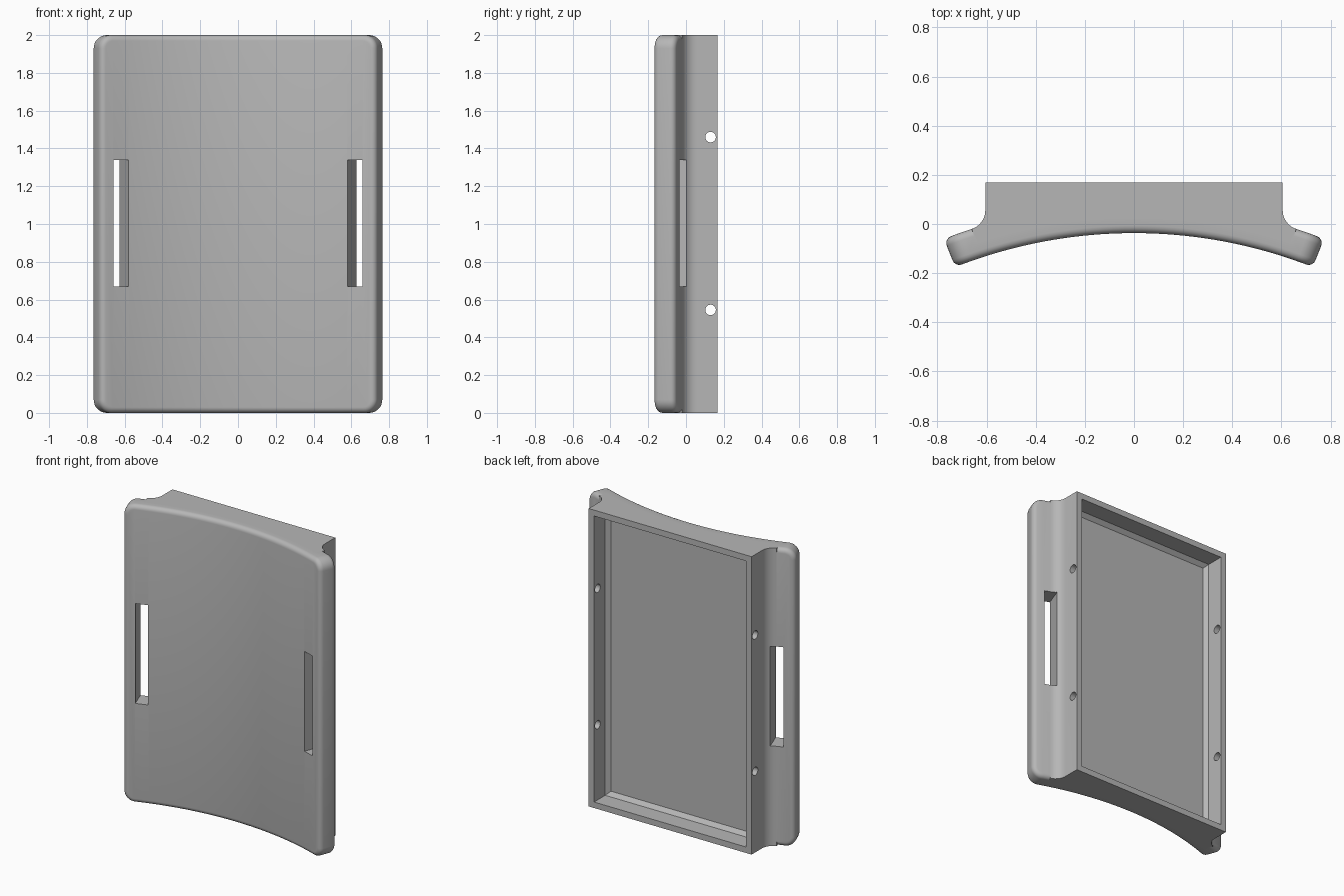
import bpy, bmesh, math
from mathutils import Matrix, Vector

if "Cube" in bpy.data.objects:
    bpy.data.objects.remove(bpy.data.objects["Cube"], do_unlink=True)

R_FRONT, THICK, YC = 1.987, 0.123, -2.024   # curved plate
R_BACK, R_MID = R_FRONT + THICK, R_FRONT + 0.065
HALF_ANGLE, HEIGHT = 0.375, 2.0
BODY_X, BODY_Y, FILLET = 0.605, 0.168, 0.08

grey = bpy.data.materials.new("light_grey")
grey.use_nodes = True
colour = (0.47, 0.47, 0.47, 1)
grey.diffuse_color = colour
grey.node_tree.nodes["Principled BSDF"].inputs["Base Color"].default_value = colour


def add_object(name, bm):
    bmesh.ops.recalc_face_normals(bm, faces=bm.faces)
    mesh = bpy.data.meshes.new(name)
    bm.to_mesh(mesh)
    bm.free()
    mesh.materials.append(grey)
    obj = bpy.data.objects.new(name, mesh)
    bpy.context.scene.collection.objects.link(obj)
    return obj


def box(size, centre, rotation=0):
    bm = bmesh.new()
    matrix = Matrix.Translation(centre) @ Matrix.Rotation(rotation, 4, 'Z') @ Matrix.Diagonal((*size, 1))
    bmesh.ops.create_cube(bm, size=1, matrix=matrix)
    return bm


def bevel(bm, edges, width, segments):
    bmesh.ops.bevel(bm, geom=edges, offset=width, segments=segments, profile=0.5,
                    affect='EDGES', clamp_overlap=True)


def same(edge, axis):
    return abs(edge.verts[0].co[axis] - edge.verts[1].co[axis]) < 1e-4


def combine(target, tool, operation):
    mod = target.modifiers.new(operation, 'BOOLEAN')
    mod.operation, mod.solver, mod.object = operation, 'EXACT', tool
    tool.hide_render = True
    bpy.context.view_layer.update()
    evaluated = target.evaluated_get(bpy.context.evaluated_depsgraph_get())
    mesh = bpy.data.meshes.new_from_object(evaluated)
    target.modifiers.clear()
    target.data = mesh
    bpy.data.objects.remove(tool, do_unlink=True)


# Curved plate: rounded slab, sliced and bent round a vertical axis
half = HALF_ANGLE * R_MID
bm = box((2 * half, THICK, HEIGHT), (0, THICK / 2, HEIGHT / 2))
bevel(bm, [e for e in bm.edges if not same(e, 1)], 0.07, 8)
bevel(bm, [e for e in bm.edges if same(e, 1)], 0.03, 5)
slices = 32
for i in range(1, slices):
    x = (half - 0.08) * (2 * i / slices - 1)
    bmesh.ops.bisect_plane(bm, geom=bm.verts[:] + bm.edges[:] + bm.faces[:],
                           plane_co=(x, 0, 0), plane_no=(1, 0, 0))
for v in bm.verts:
    angle, radius = v.co.x / R_MID, R_FRONT + v.co.y
    v.co = Vector((radius * math.sin(angle), YC + radius * math.cos(angle), v.co.z))
shell = add_object("curved_case", bm)

# Rear frame: straight sides that sweep into the wings with a fillet
fx = BODY_X + FILLET
rise = math.sqrt((R_BACK + FILLET) ** 2 - fx ** 2)
end = math.pi + math.atan2(rise, fx)
side = [(BODY_X, BODY_Y)]
for i in range(11):
    a = math.pi + (end - math.pi) * i / 10
    side.append((fx + FILLET * math.cos(a), YC + rise + FILLET * math.sin(a)))
wing = math.atan2(fx, rise)
front = [(R_MID * math.sin(wing * t / 12), YC + R_MID * math.cos(wing * t / 12))
         for t in range(12, -13, -1)]
profile = side + front + [(-x, y) for x, y in reversed(side)]
bm = bmesh.new()
face = bm.faces.new([bm.verts.new((x, y, 0)) for x, y in profile])
new = bmesh.ops.extrude_face_region(bm, geom=[face])["geom"]
bmesh.ops.translate(bm, vec=(0, 0, HEIGHT), verts=[g for g in new if isinstance(g, bmesh.types.BMVert)])
combine(shell, add_object("rear_frame", bm), 'UNION')

# Rear pocket with a chamfered floor
floor = 0.025
bm = box((1.13, 0.4, 1.92), (0, floor + 0.2, HEIGHT / 2))
bevel(bm, [e for e in bm.edges if all(v.co.y < floor + 0.01 for v in e.verts)], 0.025, 1)
combine(shell, add_object("pocket_cutter", bm), 'DIFFERENCE')

# Strap slots and screw holes on both sides
for s in (-1, 1):
    bm = box((0.082, 0.4, 0.67), (s * 0.64, -0.08, 1.005), -s * math.radians(20))
    combine(shell, add_object("slot_cutter", bm), 'DIFFERENCE')
    for z in (0.545, 1.46):
        bm = bmesh.new()
        matrix = Matrix.Translation((s * 0.6, 0.13, z)) @ Matrix.Rotation(math.pi / 2, 4, 'Y')
        bmesh.ops.create_cone(bm, cap_ends=True, segments=24, radius1=0.028, radius2=0.028,
                              depth=0.2, matrix=matrix)
        combine(shell, add_object("hole_cutter", bm), 'DIFFERENCE')

# Smooth curves, sharp corners
bpy.ops.object.select_all(action='DESELECT')
shell.select_set(True)
bpy.context.view_layer.objects.active = shell
bpy.ops.object.shade_smooth_by_angle(angle=math.radians(30))
